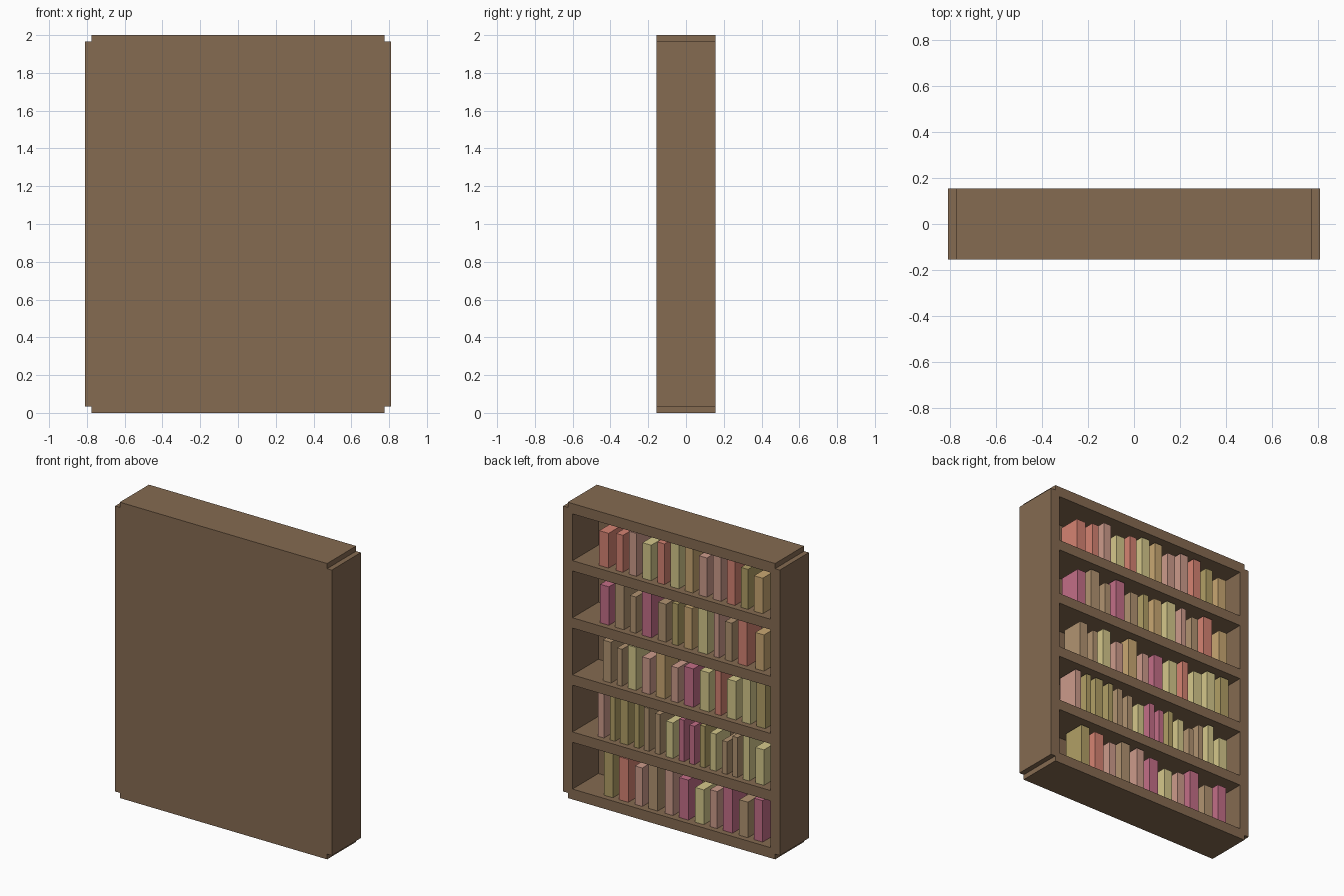
import bpy

if "Cube" in bpy.data.objects:
    bpy.data.objects.remove(bpy.data.objects["Cube"])

def material(name, rgb):
    m = bpy.data.materials.new(name)
    m.diffuse_color = [(c / 255) ** 2.2 for c in rgb] + [1]
    m.use_nodes = True
    m.node_tree.nodes["Principled BSDF"].inputs["Base Color"].default_value = m.diffuse_color
    return m

WOOD = material("wood", (132, 106, 82))
COVERS = {k: material(n, c) for k, n, c in [
    ("r", "red_cover", (212, 130, 114)), ("p", "pink_cover", (204, 154, 138)),
    ("y", "yellow_cover", (212, 199, 138)), ("t", "tan_cover", (200, 166, 114)),
    ("o", "olive_cover", (176, 158, 102)), ("b", "brown_cover", (176, 146, 112)),
    ("m", "magenta_cover", (194, 110, 134))]}

def box(name, lo, hi, mat):
    bpy.ops.mesh.primitive_cube_add(size=1, location=[(a + b) / 2 for a, b in zip(lo, hi)])
    ob = bpy.context.object
    ob.name = name
    ob.scale = [b - a for a, b in zip(lo, hi)]
    bpy.ops.object.transform_apply(location=False, rotation=False, scale=True)
    ob.data.materials.append(mat)

T = 0.07        # board thickness
W = 0.775       # half width to the middle of the side boards
D = 0.155       # half depth
PITCH = (2 - T) / 5

# Side boards stop half a board short of top and bottom
for side, x in (("left", -W), ("right", W)):
    box(side + "_side_board", (x - T / 2, -D, T / 2), (x + T / 2, D, 2 - T / 2), WOOD)

# Bottom, shelves and top
for i in range(6):
    name = {0: "bottom_board", 5: "top_board"}.get(i, f"shelf_{i}")
    box(name, (-W, -D, i * PITCH), (W, D, i * PITCH + T), WOOD)

# Closed panel, flush with the -y side
box("closing_panel", (-W, -D, T / 2), (W, -D + T / 2, 2 - T / 2), WOOD)

# Books: start of each spine going towards -x, and its height
def fill_shelf(level, colours, starts, heights):
    z = level * PITCH + T
    for i, (c, x, h) in enumerate(zip(colours, starts, heights)):
        w = x - starts[i + 1] - 0.045 if i + 1 < len(starts) else 0.065
        w = min(max(w, 0.038), 0.07)
        box(f"book_{level}_{i}", (x - w, -0.035, z), (x, 0.117, z + h), COVERS[c])

fill_shelf(4, "rrpyrytpprot",
           [.567, .44, .345, .243, .133, .034, -.073, -.178, -.283, -.39, -.493, -.591],
           [.235, .25, .29, .24, .275, .3, .3, .265, .3, .3, .27, .24])
fill_shelf(3, "mbbmbotypbrt",
           [.56, .45, .337, .247, .127, .022, -.067, -.172, -.292, -.375, -.47, -.6],
           [.26, .3, .245, .3, .256, .28, .28, .3, .295, .26, .3, .245])
fill_shelf(2, "bbyptpmyryyo",
           [.54, .434, .352, .247, .142, .03, -.067, -.187, -.3, -.39, -.5, -.61],
           [.275, .25, .29, .24, .3, .235, .26, .265, .3, .26, .3, .3])
fill_shelf(1, "pooobbymmoybbyy",
           [.577, .487, .412, .307, .232, .15, .067, -.03, -.107, -.185, -.262, -.352, -.43, -.51, -.6],
           [.3, .3, .3, .3, .29, .27, .24, .28, .26, .28, .25, .22, .27, .3, .24])
fill_shelf(0, "orpbpmypmbm",
           [.53, .42, .3, .2, .075, -.03, -.15, -.26, -.36, -.48, -.59],
           [.3, .29, .26, .3, .3, .27, .235, .25, .3, .24, .28])
